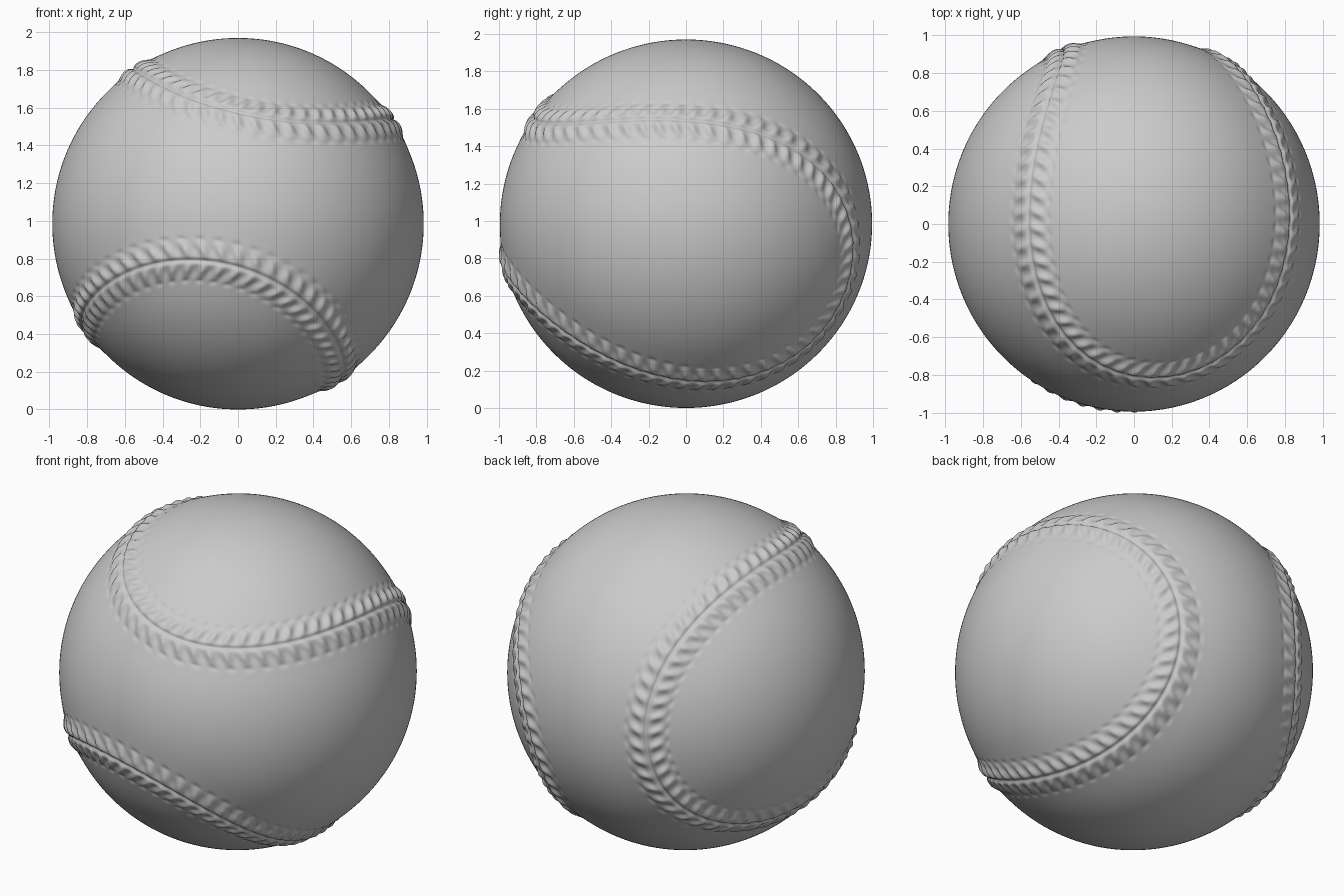
import bpy, bmesh, math
from mathutils import Vector, kdtree

cube = bpy.data.objects.get("Cube")
if cube:
    bpy.data.objects.remove(cube, do_unlink=True)

RADII = Vector((0.985, 0.995, 0.985))
STITCHES = 120
SAMPLES = 3000

# Seam frame: the narrow part of one cover panel faces forward, slightly up
front = Vector((0, -0.98, 0.2)).normalized()
across = Vector((0.98, -0.04, -0.19))
across = (across - front * across.dot(front)).normalized()
upward = across.cross(front)
if upward.z < 0:
    upward = -upward
axis_a = (across + upward).normalized()
axis_b = (upward - across).normalized()

# Closed seam curve on the unit sphere
A = 0.705
B = 1 - A
C = 2 * math.sqrt(A * B)


def seam(t):
    a = A * math.cos(t) + B * math.cos(3 * t)
    b = A * math.sin(t) - B * math.sin(3 * t)
    return axis_a * a + axis_b * b + front * (C * math.sin(2 * t))


# The waist at the front must separate top from bottom
if abs(seam(math.pi / 4).dot(upward)) < 0.2:
    axis_b = -axis_b

points = [seam(2 * math.pi * i / SAMPLES) for i in range(SAMPLES)]
tree = kdtree.KDTree(SAMPLES)
arc, length = [], 0.0
for i, p in enumerate(points):
    tree.insert(p, i)
    arc.append(length)
    length += (points[(i + 1) % SAMPLES] - p).length
tree.balance()


def bump(x, width):
    return math.exp(-(x / width) ** 2)


# Height of the leather above the sphere: swollen seam, groove, slanted stitches
def relief(d):
    p, i, dist = tree.find(d)
    if dist > 0.2:
        return 0.0
    tangent = (points[(i + 1) % SAMPLES] - points[i - 1]).normalized()
    w = abs((d - p).dot(tangent.cross(p)))
    s = arc[i] + (d - p).dot(tangent)
    phase = 2 * math.pi * (s / length * STITCHES + 4 * w)
    ridge = (0.5 + 0.5 * math.cos(phase)) ** 1.3
    swell = 0.018 * bump(w, 0.085)
    groove = -0.012 * bump(w, 0.011)
    thread = 0.017 * (ridge - 0.4) * bump(w - 0.055, 0.035)
    hole = -0.006 * ridge * bump(w - 0.115, 0.014)
    return swell + groove + thread + hole


# Ball: fine sphere, refined along the seam, then raised by the relief
bm = bmesh.new()
bmesh.ops.create_icosphere(bm, subdivisions=7, radius=1)
near = [f for f in bm.faces if tree.find(f.calc_center_median().normalized())[2] < 0.15]
edges = list({e for f in near for e in f.edges})
bmesh.ops.subdivide_edges(bm, edges=edges, cuts=1, use_grid_fill=True)
for v in bm.verts:
    d = v.co.normalized()
    v.co = d * (1 + relief(d)) * 1.0
    v.co = Vector((v.co.x * RADII.x, v.co.y * RADII.y, v.co.z * RADII.z))
    v.co.z += RADII.z
for f in bm.faces:
    f.smooth = True

mesh = bpy.data.meshes.new("stitched_ball")
bm.to_mesh(mesh)
bm.free()
ball = bpy.data.objects.new("stitched_ball", mesh)
bpy.context.collection.objects.link(ball)

# Single grey leather colour
leather = bpy.data.materials.new("grey_leather")
leather.use_nodes = True
colour = (0.6, 0.6, 0.6, 1)
leather.diffuse_color = colour
leather.node_tree.nodes["Principled BSDF"].inputs["Base Color"].default_value = colour
mesh.materials.append(leather)
